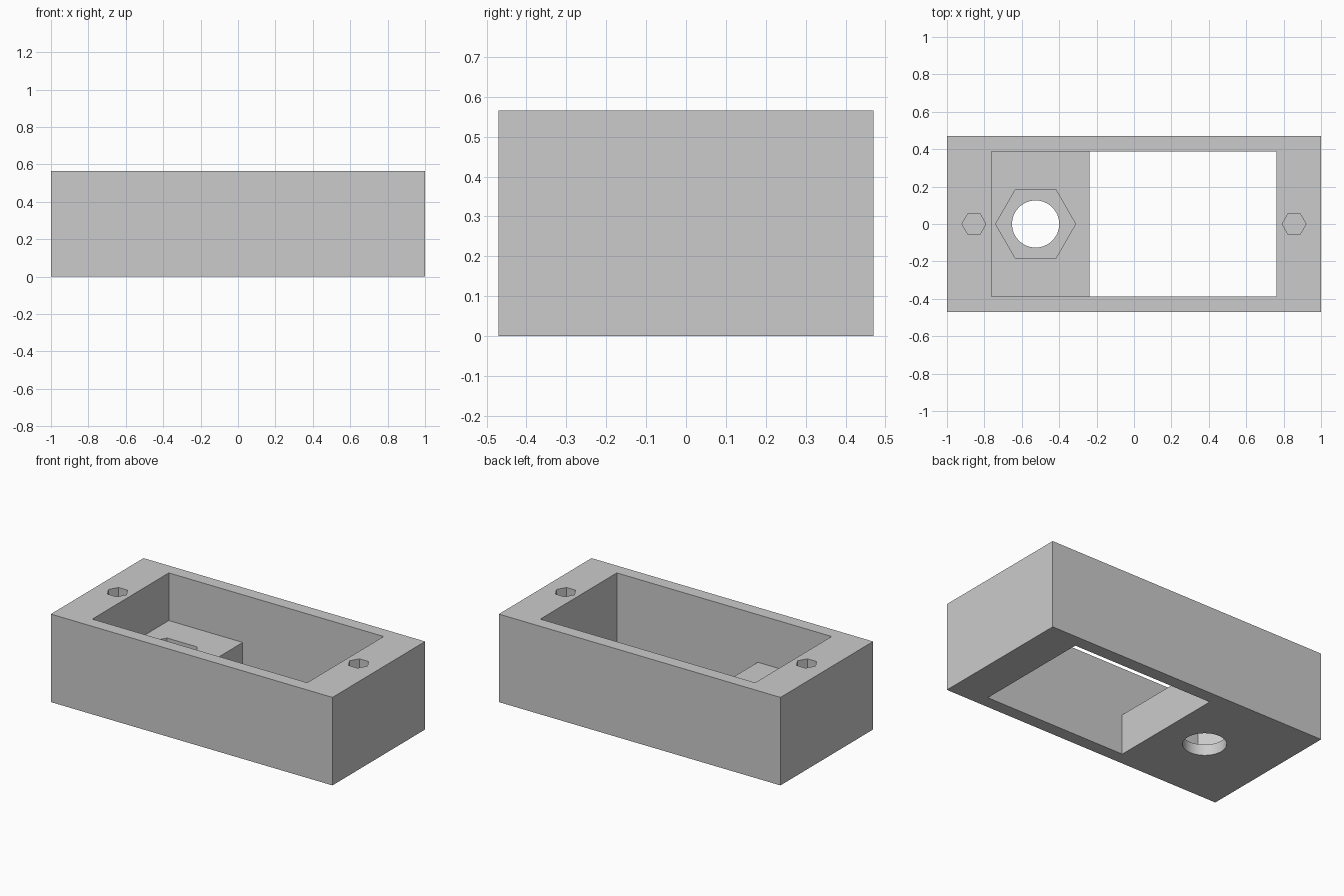
import bpy
import bmesh
import math

default_cube = bpy.data.objects.get("Cube")
if default_cube:
    bpy.data.objects.remove(default_cube, do_unlink=True)

HEIGHT = 0.565
LEDGE_TOP = 0.259
NUT_FLOOR = 0.07
OVER = 0.1  # cutter overshoot past open faces

grey = bpy.data.materials.new("plain grey")
grey.use_nodes = True
colour = (0.6, 0.6, 0.6, 1)
grey.diffuse_color = colour
grey.node_tree.nodes["Principled BSDF"].inputs["Base Color"].default_value = colour


def rectangle(x0, x1, half_y):
    return [(x0, -half_y), (x1, -half_y), (x1, half_y), (x0, half_y)]


def polygon(cx, radius, sides):
    angles = [math.tau * i / sides for i in range(sides)]
    return [(cx + radius * math.cos(a), radius * math.sin(a)) for a in angles]


def prism(name, outline, z0, z1):
    """Extrude an outline straight up from z0 to z1."""
    bm = bmesh.new()
    base = bm.faces.new([bm.verts.new((x, y, z0)) for x, y in outline])
    walls = bmesh.ops.extrude_face_region(bm, geom=[base])
    top = [v for v in walls["geom"] if isinstance(v, bmesh.types.BMVert)]
    bmesh.ops.translate(bm, verts=top, vec=(0, 0, z1 - z0))
    if not base.is_valid or len(bm.faces) < len(outline) + 2:
        bm.faces.new([v for v in bm.verts if v not in top])
    bmesh.ops.recalc_face_normals(bm, faces=bm.faces)
    mesh = bpy.data.meshes.new(name)
    bm.to_mesh(mesh)
    bm.free()
    mesh.materials.append(grey)
    obj = bpy.data.objects.new(name, mesh)
    bpy.context.collection.objects.link(obj)
    return obj


def cut(target, name, outline, z0, z1):
    """Subtract a prism from the target and discard the cutter."""
    cutter = prism(name, outline, z0, z1)
    cutter.hide_render = True
    bpy.context.view_layer.objects.active = target
    mod = target.modifiers.new(name, "BOOLEAN")
    mod.operation = "DIFFERENCE"
    mod.solver = "EXACT"
    mod.object = cutter
    bpy.ops.object.modifier_apply(modifier=mod.name)
    bpy.data.objects.remove(cutter, do_unlink=True)


# Solid block
housing = prism("housing", rectangle(-1, 1, 0.47), 0, HEIGHT)

# Main pocket, and the opening through the floor beside the ledge
cut(housing, "pocket", rectangle(-0.763, 0.763, 0.388), LEDGE_TOP, HEIGHT + OVER)
cut(housing, "floor_opening", rectangle(-0.238, 0.763, 0.388), -OVER, LEDGE_TOP + OVER)

# Hexagonal nut recess in the ledge with a round hole through its floor
cut(housing, "nut_recess", polygon(-0.526, 0.214, 6), NUT_FLOOR, LEDGE_TOP + OVER)
cut(housing, "bolt_hole", polygon(-0.526, 0.126, 64), -OVER, NUT_FLOOR + OVER)

# Blind hexagonal screw holes in both end walls
for side in (-1, 1):
    cut(housing, "screw_hole", polygon(side * 0.856, 0.064, 6), 0.25, HEIGHT + OVER)

# Smooth only the round bore
bpy.ops.object.select_all(action="DESELECT")
housing.select_set(True)
bpy.context.view_layer.objects.active = housing
bpy.ops.object.shade_smooth_by_angle(angle=math.radians(30))
